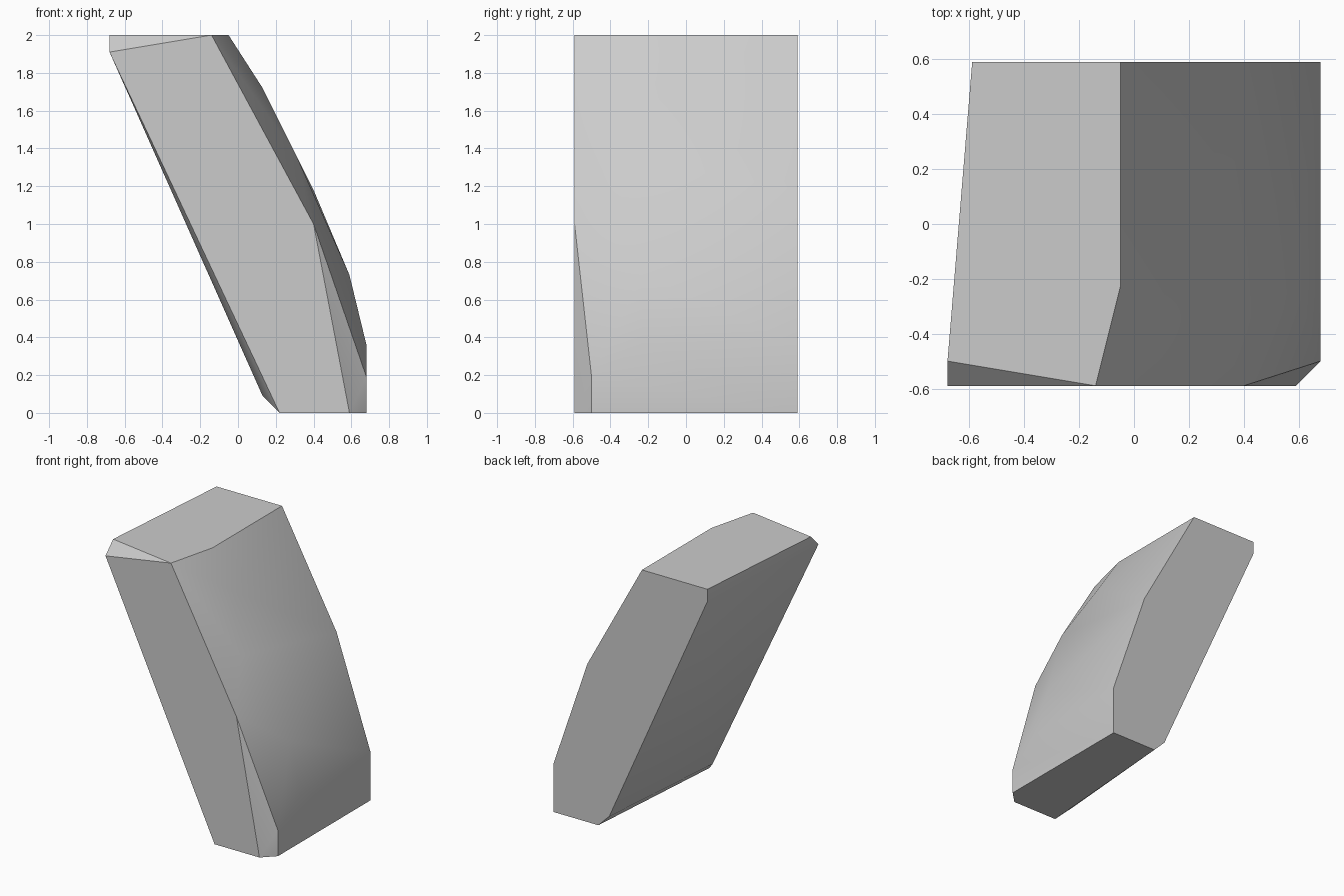
import bpy
import bmesh

# Remove the default object
default = bpy.data.objects.get("Cube")
if default:
    bpy.data.objects.remove(default, do_unlink=True)


def make_material(name, colour):
    mat = bpy.data.materials.new(name)
    mat.use_nodes = True
    mat.diffuse_color = colour
    mat.node_tree.nodes["Principled BSDF"].inputs["Base Color"].default_value = colour
    return mat


def hull_object(name, points, mat):
    """Build a closed convex solid around the given corner points."""
    bm = bmesh.new()
    for p in points:
        bm.verts.new(p)
    result = bmesh.ops.convex_hull(bm, input=bm.verts[:])
    loose = {g for g in result["geom_interior"] if isinstance(g, bmesh.types.BMVert)}
    bmesh.ops.delete(bm, geom=list(loose), context="VERTS")
    # Merge coplanar triangles into clean flat facets
    bmesh.ops.dissolve_limit(bm, angle_limit=0.01, verts=bm.verts[:], edges=bm.edges[:])
    bmesh.ops.recalc_face_normals(bm, faces=bm.faces[:])
    mesh = bpy.data.meshes.new(name)
    bm.to_mesh(mesh)
    bm.free()
    mesh.materials.append(mat)
    obj = bpy.data.objects.new(name, mesh)
    bpy.context.collection.objects.link(obj)
    return obj


front_y, back_y, bevel_y = -0.59, 0.59, -0.5

# Leaning outlines of the front and back faces, as (x, z)
front_outline = [(-0.68, 1.91), (-0.14, 2), (0.4, 1), (0.59, 0), (0.22, 0)]
back_outline = [(-0.59, 2), (-0.05, 2), (0.4, 1.18), (0.68, 0.36),
                (0.68, 0), (0.31, 0), (0.22, 0.09), (-0.59, 1.91)]
# Chipped corners just behind the front face
bevel_outline = [(-0.68, 2), (0.68, 0.19), (0.68, 0), (0.13, 0.09)]

corners = []
for y, outline in ((front_y, front_outline), (back_y, back_outline), (bevel_y, bevel_outline)):
    corners += [(x, y, z) for x, z in outline]

# Gentle swell along the curved outer side
corners += [(-0.05, -0.23, 2), (0.13, -0.23, 1.72), (0.31, -0.41, 1.36),
            (0.59, -0.23, 0.73), (0.68, -0.23, 0.36)]

stone = make_material("stone_grey", (0.6, 0.6, 0.6, 1))
block = hull_object("leaning_stone_block", corners, stone)

bpy.ops.object.select_all(action="DESELECT")
block.select_set(True)
bpy.context.view_layer.objects.active = block
bpy.ops.object.shade_smooth_by_angle(angle=0.5236)
